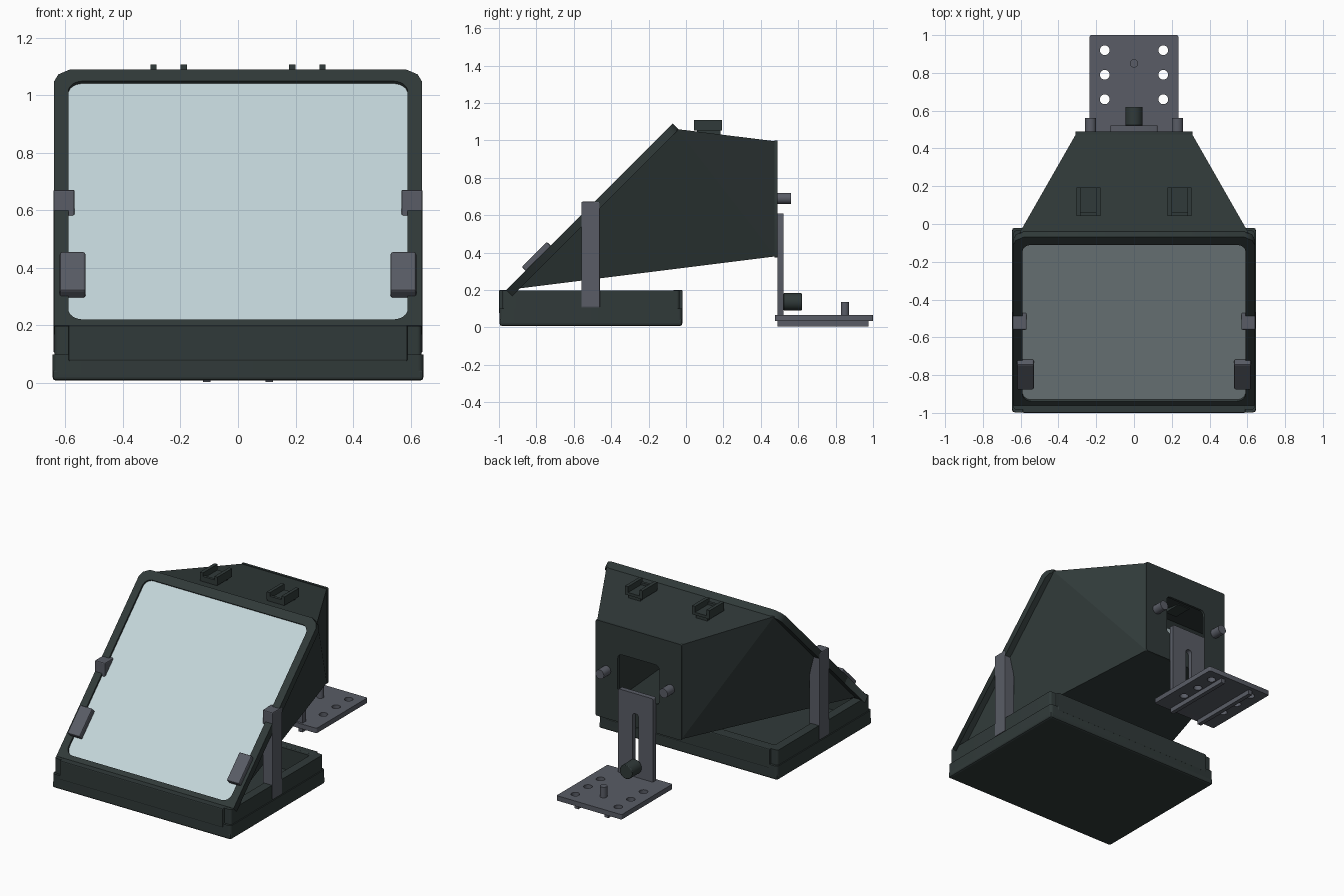
import bpy, bmesh, math
from mathutils import Matrix, Vector

if "Cube" in bpy.data.objects:
    bpy.data.objects.remove(bpy.data.objects["Cube"])


def material(name, rgb):
    m = bpy.data.materials.new(name)
    m.diffuse_color = (*rgb, 1)
    m.use_nodes = True
    m.node_tree.nodes["Principled BSDF"].inputs["Base Color"].default_value = m.diffuse_color
    return m


DARK = material("dark_green_grey", (0.030, 0.042, 0.041))
GREY = material("slate_grey", (0.100, 0.108, 0.132))
GLASS = material("pale_blue_glass", (0.55, 0.67, 0.70))


def add(name, mesh, mat, matrix=None, bevel=0):
    ob = bpy.data.objects.new(name, mesh)
    bpy.context.collection.objects.link(ob)
    mesh.materials.clear()
    mesh.materials.append(mat)
    if matrix:
        ob.matrix_world = matrix
    if bevel:
        b = ob.modifiers.new("bevel", 'BEVEL')
        b.width, b.segments = bevel, 2
    return ob


def box(name, lo, hi, mat, bevel=0.0, matrix=None):
    lo, hi = Vector(lo), Vector(hi)
    bm = bmesh.new()
    bmesh.ops.create_cube(bm, size=1)
    for v in bm.verts:
        v.co = (lo + hi) / 2 + v.co * (hi - lo)
    me = bpy.data.meshes.new(name)
    bm.to_mesh(me)
    bm.free()
    return add(name, me, mat, matrix, bevel)


def cylinder(name, center, r, depth, mat, axis='Z', bevel=0.0):
    bm = bmesh.new()
    bmesh.ops.create_cone(bm, cap_ends=True, segments=32, radius1=r, radius2=r, depth=depth)
    me = bpy.data.meshes.new(name)
    bm.to_mesh(me)
    bm.free()
    rot = Matrix.Rotation(math.pi / 2, 4, 'X') if axis == 'Y' else Matrix()
    ob = add(name, me, mat, Matrix.Translation(center) @ rot, bevel)
    bpy.ops.object.select_all(action='DESELECT')
    bpy.context.view_layer.objects.active = ob
    ob.select_set(True)
    bpy.ops.object.shade_smooth_by_angle()
    return ob


def rounded(x0, y0, x1, y1, r, n=6):
    pts = []
    corners = [(x1 - r, y1 - r), (x0 + r, y1 - r), (x0 + r, y0 + r), (x1 - r, y0 + r)]
    for i, (cx, cy) in enumerate(corners):
        for k in range(n + 1):
            a = math.pi / 2 * (i + k / n)
            pts.append((cx + r * math.cos(a), cy + r * math.sin(a)))
    return pts


def circle(cx, cy, r, n=24):
    return [(cx + r * math.cos(2 * math.pi * i / n), cy + r * math.sin(2 * math.pi * i / n)) for i in range(n)]


def plate(name, loops, thick, mat, matrix):
    """Flat plate: first loop is the outline, the others are holes."""
    cu = bpy.data.curves.new(name, 'CURVE')
    cu.dimensions, cu.fill_mode, cu.extrude = '2D', 'BOTH', thick / 2
    for loop in loops:
        sp = cu.splines.new('POLY')
        sp.points.add(len(loop) - 1)
        for p, (x, y) in zip(sp.points, loop):
            p.co = (x, y, 0, 1)
        sp.use_cyclic_u = True
    tmp = bpy.data.objects.new("tmp", cu)
    bpy.context.collection.objects.link(tmp)
    dg = bpy.context.evaluated_depsgraph_get()
    me = bpy.data.meshes.new_from_object(tmp.evaluated_get(dg))
    bpy.data.objects.remove(tmp)
    bm = bmesh.new()
    bm.from_mesh(me)
    bmesh.ops.remove_doubles(bm, verts=bm.verts, dist=1e-5)
    bmesh.ops.recalc_face_normals(bm, faces=bm.faces)
    bm.to_mesh(me)
    bm.free()
    me.name = name
    return add(name, me, mat, matrix)


def upright(y):  # local x, y -> world x, z
    return Matrix.Translation((0, y, 0)) @ Matrix.Rotation(math.pi / 2, 4, 'X')


# sloped space: local y runs up the 45 degree front, local z points out of it
SLOPE = Matrix.Translation((0, -0.96, 0.2)) @ Matrix.Rotation(math.pi / 4, 4, 'X')

# glass and its frame
outline = [(-0.64, 0), (0.64, 0), (0.64, 1.20), (0.625, 1.235), (0.585, 1.259),
           (-0.585, 1.259), (-0.625, 1.235), (-0.64, 1.20)]
plate("glass_frame", [outline, rounded(-0.59, 0.03, 0.59, 1.202, 0.05)], 0.045, DARK,
      SLOPE @ Matrix.Translation((0, 0, -0.0225)))
box("glass", (-0.61, 0.015, -0.022), (0.61, 1.22, -0.012), GLASS, matrix=SLOPE)

# tapering hood, each side folded along a diagonal
bm = bmesh.new()
corner = {}
for s in (-1, 1):
    for key, co in {"ft": (0.605, -0.045, 1.06), "fb": (0.605, -0.92, 0.205),
                    "bt": (0.305, 0.48, 0.995), "bb": (0.305, 0.48, 0.38)}.items():
        corner[key, s] = bm.verts.new((co[0] * s, co[1], co[2]))
    bm.faces.new([corner[k, s] for k in ("ft", "fb", "bb")])
    bm.faces.new([corner[k, s] for k in ("ft", "bb", "bt")])
for a, b in (("ft", "bt"), ("fb", "bb")):
    bm.faces.new([corner[a, -1], corner[a, 1], corner[b, 1], corner[b, -1]])
bmesh.ops.recalc_face_normals(bm, faces=bm.faces)
me = bpy.data.meshes.new("hood")
bm.to_mesh(me)
bm.free()
hood = add("hood", me, DARK)
sol = hood.modifiers.new("wall", 'SOLIDIFY')
sol.thickness, sol.offset = 0.012, -1

# back panel with lens opening
plate("hood_back", [rounded(-0.31, 0.375, 0.31, 1.0, 0.008, 2),
                    rounded(-0.15, 0.56, 0.15, 0.82, 0.03)], 0.016, DARK, upright(0.482))


# screen tray: floor, lower and upper rim, front and back panels
def flat(z):
    return Matrix.Translation((0, 0, z))


inner = rounded(-0.58, -0.93, 0.58, -0.09, 0.01, 2)
box("tray_floor", (-0.6, -0.95, 0.012), (0.6, -0.07, 0.06), DARK)
plate("tray_lower_rim", [rounded(-0.645, -0.997, 0.645, -0.02, 0.02), inner], 0.07, DARK, flat(0.065))
box("tray_base", (-0.645, -0.997, 0.008), (0.645, -0.02, 0.05), DARK, 0.012)
plate("tray_upper_rim", [rounded(-0.638, -0.982, 0.638, -0.035, 0.015), inner], 0.1, DARK, flat(0.148))
for name, y0, y1 in (("tray_front_panel", -1.0, -0.95), ("tray_back_panel", -0.07, -0.018)):
    box(name, (-0.59, y0, 0.075), (0.59, y1, 0.2), DARK, 0.006)

# parts on both sides
for s, side in ((-1, "left"), (1, "right")):
    def sbox(name, lo, hi, mat, bevel=0.0, matrix=None):
        xs = sorted((lo[0] * s, hi[0] * s))
        box(side + "_" + name, (xs[0], *lo[1:]), (xs[1], *hi[1:]), mat, bevel, matrix)

    # frame posts and glass clips
    sbox("post", (0.568, -0.56, 0.105), (0.642, -0.46, 0.672), GREY, 0.006)
    sbox("glass_clip", (0.53, 0.145, -0.012), (0.62, 0.335, 0.03), GREY, 0.008, SLOPE)
    # accessory shoe on the roof
    sbox("shoe_foot", (0.2, 0.06, 1.02), (0.285, 0.185, 1.062), DARK)
    sbox("shoe_base", (0.18, 0.042, 1.052), (0.305, 0.193, 1.07), DARK)
    sbox("shoe_stop", (0.2, 0.042, 1.06), (0.285, 0.06, 1.085), DARK)
    for x in (0.178, 0.283):
        sbox("shoe_wall", (x, 0.042, 1.06), (x + 0.022, 0.193, 1.108), DARK)
    # rear pins and rails below the camera plate
    cylinder(side + "_rear_pin", (0.23 * s, 0.522, 0.69), 0.03, 0.08, GREY, 'Y')
    sbox("plate_rail", (0.095, 0.49, 0.004), (0.122, 0.975, 0.036), GREY)

# camera bracket: slotted upright, drilled plate, screw and knob
plate("bracket_upright", [rounded(-0.125, 0.034, 0.125, 0.61, 0.008, 2),
                          rounded(-0.022, 0.1, 0.022, 0.48, 0.02)], 0.032, GREY, upright(0.505))
holes = [circle(x, y, 0.026) for x in (-0.155, 0.155) for y in (0.66, 0.79, 0.92)]
plate("camera_plate", [rounded(-0.235, 0.475, 0.235, 1.0, 0.008, 2)] + holes, 0.032, GREY, flat(0.05))
cylinder("camera_screw", (0, 0.85, 0.095), 0.022, 0.08, GREY)
cylinder("bracket_knob", (0, 0.57, 0.137), 0.046, 0.1, DARK, 'Y', 0.005)
